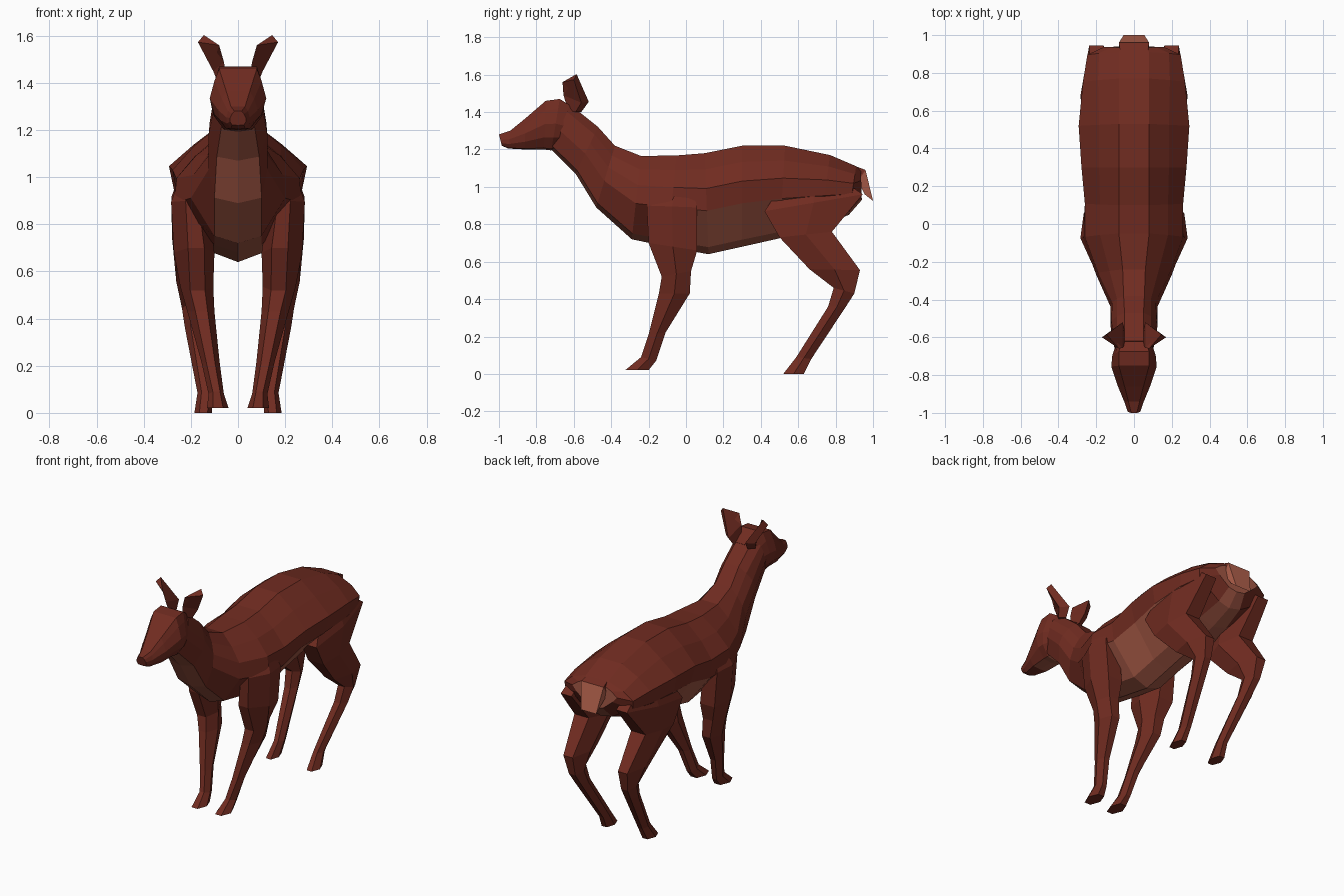
import bpy, bmesh


def material(name, rgb):
    m = bpy.data.materials.new(name)
    m.diffuse_color = (*rgb, 1)
    return m


BROWN = material("red_brown", (0.165, 0.025, 0.015))
PALE = material("pale_tan", (0.36, 0.095, 0.058))
PEACH = material("tail_peach", (0.45, 0.12, 0.073))


def loft(name, rings, pale=lambda i, j: False, pale_end=False, mirror=False, light=PALE):
    """Skin a row of closed rings; pale(ring, segment) picks the light faces."""
    bm = bmesh.new()
    vs = [[bm.verts.new(p) for p in r] for r in rings]
    n = len(rings[0])
    for i in range(len(vs) - 1):
        for j in range(n):
            k = (j + 1) % n
            f = bm.faces.new((vs[i][j], vs[i][k], vs[i + 1][k], vs[i + 1][j]))
            f.material_index = int(pale(i, j))
    bm.faces.new(vs[0])
    bm.faces.new(vs[-1]).material_index = int(pale_end)
    bmesh.ops.recalc_face_normals(bm, faces=bm.faces[:])
    me = bpy.data.meshes.new(name)
    bm.to_mesh(me)
    bm.free()
    me.materials.append(BROWN)
    me.materials.append(light)
    ob = bpy.data.objects.new(name, me)
    bpy.context.collection.objects.link(ob)
    if mirror:
        ob.modifiers.new("mirror", 'MIRROR').use_mirror_merge = False
    return ob


def section(row, steps):
    """Symmetric ring: top (y, z), bottom (y, z), then half widths going down."""
    yt, zt, yb, zb, *widths = row
    half = [(w, yt + (yb - yt) * t, zt + (zb - zt) * t) for w, t in zip(widths, steps)]
    return half + [(0, yb, zb)] + [(-x, y, z) for x, y, z in reversed(half)]


def leg_ring(row):
    """Six-sided ring: front (y, z), back (y, z), inner and outer x, corner fullness."""
    yf, zf, yb, zb, xi, xo, cf, cb = row
    ym, zm = (yf + yb) / 2, (zf + zb) / 2
    a, f, b = (xi + t * (xo - xi) for t in (0.25, cf, cb))
    return [(xi, ym, zm), (a, yf, zf), (f, yf, zf), (xo, ym, zm), (b, yb, zb), (a, yb, zb)]


# Neck and trunk, from the throat to the rump
trunk = [
    (-0.62, 1.44, -0.72, 1.20, 0.05, 0.09, 0.10, 0.10, 0.07),
    (-0.47, 1.32, -0.59, 1.07, 0.05, 0.09, 0.12, 0.125, 0.09),
    (-0.38, 1.22, -0.48, 0.89, 0.055, 0.09, 0.115, 0.125, 0.10),
    (-0.24, 1.165, -0.29, 0.72, 0.06, 0.13, 0.19, 0.20, 0.10),
    (-0.05, 1.168, -0.10, 0.68, 0.08, 0.18, 0.26, 0.272, 0.10),
    (0.10, 1.18, 0.12, 0.64, 0.08, 0.18, 0.26, 0.25, 0.10),
    (0.30, 1.22, 0.30, 0.68, 0.08, 0.185, 0.278, 0.245, 0.10),
    (0.53, 1.22, 0.50, 0.725, 0.08, 0.185, 0.293, 0.27, 0.10),
    (0.77, 1.17, 0.72, 0.79, 0.08, 0.19, 0.27, 0.27, 0.10),
    (0.91, 1.11, 0.87, 0.85, 0.08, 0.185, 0.247, 0.24, 0.08),
    (0.935, 1.09, 0.94, 0.93, 0.06, 0.12, 0.16, 0.13, 0.06),
]
loft("trunk_and_neck", [section(r, (0, 0.16, 0.35, 0.57, 0.93)) for r in trunk],
     lambda i, j: j in (4, 5) or (4 <= i <= 7 and j in (3, 6)), True)

# Head, from the back of the skull to the nose
head = [
    (-0.58, 1.41, -0.66, 1.22, 0.05, 0.08, 0.09, 0.08, 0.05),
    (-0.675, 1.47, -0.72, 1.195, 0.08, 0.095, 0.115, 0.105, 0.06),
    (-0.75, 1.46, -0.76, 1.20, 0.08, 0.10, 0.12, 0.10, 0.055),
    (-0.86, 1.365, -0.86, 1.20, 0.05, 0.068, 0.085, 0.075, 0.05),
    (-0.94, 1.30, -0.95, 1.205, 0.03, 0.042, 0.05, 0.048, 0.03),
    (-1.00, 1.28, -0.985, 1.22, 0.015, 0.026, 0.034, 0.034, 0.025),
]
loft("head", [section(r, (0, 0.2, 0.48, 0.75, 0.97)) for r in head],
     lambda i, j: i < 3 and j in (4, 5))

# Ears: flaring three-sided cups
ears = [
    [(0.045, -0.63, 1.41), (0.05, -0.56, 1.40), (0.085, -0.59, 1.40)],
    [(0.060, -0.655, 1.49), (0.06, -0.52, 1.455), (0.105, -0.56, 1.45)],
    [(0.080, -0.66, 1.56), (0.145, -0.585, 1.603), (0.17, -0.60, 1.573)],
]
loft("ears", ears, mirror=True)

# Front legs, from the shoulder to the hoof
front_leg = [
    (-0.13, 1.00, 0.03, 1.00, 0.14, 0.245, 0.6, 0.85),
    (-0.21, 0.90, 0.06, 0.89, 0.13, 0.284, 0.6, 0.88),
    (-0.20, 0.70, 0.06, 0.66, 0.10, 0.272, 0.65, 0.85),
    (-0.13, 0.52, 0.027, 0.55, 0.105, 0.245, 0.7, 0.75),
    (-0.145, 0.43, 0.02, 0.43, 0.10, 0.215, 0.7, 0.75),
    (-0.20, 0.21, -0.11, 0.22, 0.078, 0.155, 0.72, 0.72),
    (-0.24, 0.09, -0.16, 0.07, 0.06, 0.125, 0.72, 0.72),
    (-0.325, 0.02, -0.20, 0.02, 0.04, 0.132, 0.72, 0.72),
]
loft("front_legs", [leg_ring(r) for r in front_leg], mirror=True)

# Hind legs, from the haunch through the hock to the hoof
hind_leg = [
    (0.50, 0.99, 0.86, 1.02, 0.13, 0.25, 0.9, 0.85),
    (0.42, 0.87, 0.945, 0.96, 0.12, 0.283, 0.92, 0.72),
    (0.50, 0.73, 0.78, 0.76, 0.11, 0.28, 0.9, 0.85),
    (0.66, 0.56, 0.93, 0.555, 0.13, 0.262, 0.75, 0.75),
    (0.79, 0.46, 0.90, 0.43, 0.14, 0.238, 0.72, 0.72),
    (0.76, 0.36, 0.855, 0.36, 0.135, 0.225, 0.72, 0.72),
    (0.59, 0.09, 0.67, 0.08, 0.11, 0.172, 0.72, 0.72),
    (0.52, 0.0, 0.63, 0.0, 0.11, 0.185, 0.72, 0.72),
]
loft("hind_legs", [leg_ring(r) for r in hind_leg], mirror=True)

# Tail: brown root, light hanging flap
tail = [(0.82, 1.145, 0.82, 1.09, 0.06), (0.96, 1.09, 0.92, 1.03, 0.08),
        (1.0, 0.925, 0.955, 0.96, 0.055)]
loft("tail", [[(w, a, b), (w, c, d), (-w, c, d), (-w, a, b)] for a, b, c, d, w in tail],
     lambda i, j: i == 1, True, light=PEACH)
